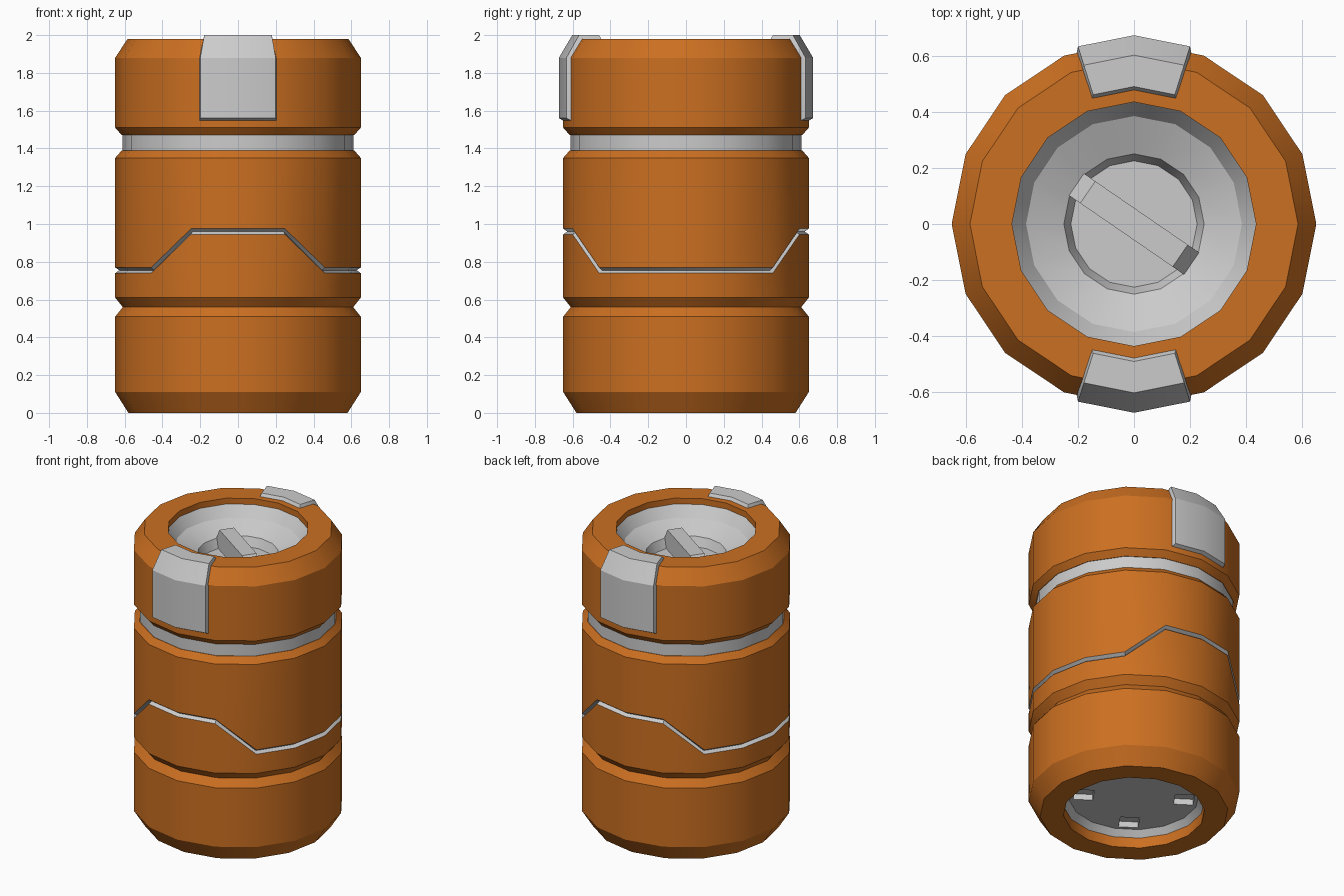
import bpy, bmesh
from math import sin, cos, pi, radians

if "Cube" in bpy.data.objects:
    bpy.data.objects.remove(bpy.data.objects["Cube"])

SIDES = 16
orange = bpy.data.materials.new("orange_paint")
orange.diffuse_color = (0.60, 0.16, 0.015, 1)
orange.use_nodes = True
orange.node_tree.nodes["Principled BSDF"].inputs["Base Color"].default_value = orange.diffuse_color


def finish(bm, name, mat=None, smooth=True):
    me = bpy.data.meshes.new(name)
    bm.to_mesh(me)
    bm.free()
    ob = bpy.data.objects.new(name, me)
    bpy.context.collection.objects.link(ob)
    if mat:
        me.materials.append(mat)
    if smooth:
        bpy.ops.object.select_all(action='DESELECT')
        ob.select_set(True)
        bpy.context.view_layer.objects.active = ob
        bpy.ops.object.shade_smooth_by_angle(angle=radians(25))
    return ob


def seam_rise(a):
    # the seam steps up on the front and back facets
    return 0.205 if abs(sin(a)) > 0.8 else 0.0


def lathe(name, profile, mat=None):
    """Revolve (r, z[, follows_seam]) points, running up the outside."""
    bm = bmesh.new()
    rings = []
    for p in profile:
        r, z = p[:2]
        ring = []
        for i in range(SIDES):
            a = 2 * pi * i / SIDES
            dz = seam_rise(a) if len(p) > 2 else 0
            ring.append(bm.verts.new((r * cos(a), r * sin(a), z + dz)))
        rings.append(ring)
    for lo, hi in zip(rings, rings[1:]):
        for i in range(SIDES):
            j = (i + 1) % SIDES
            bm.faces.new((lo[i], lo[j], hi[j], hi[i]))
    bmesh.ops.remove_doubles(bm, verts=bm.verts, dist=1e-5)
    return finish(bm, name, mat)


def prism(name, outline, width, angle):
    """Extrude an (x, z) outline along y, then turn it about z."""
    bm = bmesh.new()
    c, s = cos(angle), sin(angle)
    sides = [[bm.verts.new((x * c - y * s, x * s + y * c, z)) for x, z in outline]
             for y in (-width / 2, width / 2)]
    n = len(outline)
    bm.faces.new(sides[0])
    bm.faces.new(sides[1][::-1])
    for i in range(n):
        j = (i + 1) % n
        bm.faces.new((sides[0][i], sides[1][i], sides[1][j], sides[0][j]))
    bmesh.ops.recalc_face_normals(bm, faces=bm.faces)
    return finish(bm, name, smooth=False)


# Shell below the seam, with the V groove and the open foot
lathe("lower_shell", [(.435, .10), (.435, 0), (.58, 0), (.65, .11), (.65, .51),
                      (.61, .56), (.65, .61), (.65, .74, 1)], orange)
# Stepped seam groove
lathe("seam", [(.65, .74, 1), (.628, .755, 1), (.65, .77, 1)])
# Shell above the seam
lathe("middle_shell", [(.65, .77, 1), (.65, 1.35), (.615, 1.39), (.55, 1.39)], orange)
# Grey neck band
lathe("neck_band", [(.612, 1.385), (.612, 1.475)])
# Top collar
lathe("top_collar", [(.55, 1.47), (.615, 1.47), (.65, 1.51), (.65, 1.88),
                     (.585, 1.98), (.435, 1.98), (.435, 1.93)], orange)
# Recessed lid with central well
lathe("lid", [(.435, 1.94), (.385, 1.87), (.25, 1.81), (.225, 1.75), (0, 1.75)])
# Turning bar across the well
TURN = radians(-34.5)
prism("lid_handle", [(-.25, 1.74), (-.25, 1.81), (-.20, 1.885), (.20, 1.885),
                     (.25, 1.81), (.25, 1.74)], .095, TURN)

# Recessed base plate with four notches
base = lathe("base_plate", [(0, .11), (.40, .11), (.435, .07), (.45, .07), (.45, .25), (0, .25)])
for k in range(4):
    cut = prism("notch_cutter", [(.25, .05), (.25, .15), (.37, .15), (.37, .05)],
                .12, TURN + k * pi / 2)
    cut.hide_render = True
    cut.hide_viewport = True
    mod = base.modifiers.new("notch", 'BOOLEAN')
    mod.operation = 'DIFFERENCE'
    mod.solver = 'EXACT'
    mod.object = cut


def clip(name, facing):
    """Folded plate wrapped over the collar edge, with chamfered borders."""
    outer = [(.673, 1.56), (.673, 1.88), (.602, 2.0), (.49, 2.0)]
    under = [(.645, 1.545), (.645, 1.87), (.575, 1.97), (.472, 1.97)]
    bm = bmesh.new()

    def sheet(prof, half):
        rows = []
        for r, z in prof:
            row = []
            for t in (-half, 0, half):
                rr = r * cos(pi / SIDES) / cos(pi / SIDES - abs(t))
                row.append(bm.verts.new((rr * cos(facing + t), rr * sin(facing + t), z)))
            rows.append(row)
        for a, b in zip(rows, rows[1:]):
            for i in range(2):
                bm.faces.new((a[i], a[i + 1], b[i + 1], b[i]))
        # border loop
        return (rows[0] + [r[2] for r in rows[1:-1]] + rows[-1][::-1]
                + [r[0] for r in rows[-2:0:-1]])

    o, u = sheet(outer, radians(17.5)), sheet(under, radians(18.8))
    for i in range(len(o)):
        j = (i + 1) % len(o)
        bm.faces.new((o[i], o[j], u[j], u[i]))
    bmesh.ops.recalc_face_normals(bm, faces=bm.faces)
    finish(bm, name)


clip("front_clip", -pi / 2)
clip("back_clip", pi / 2)
